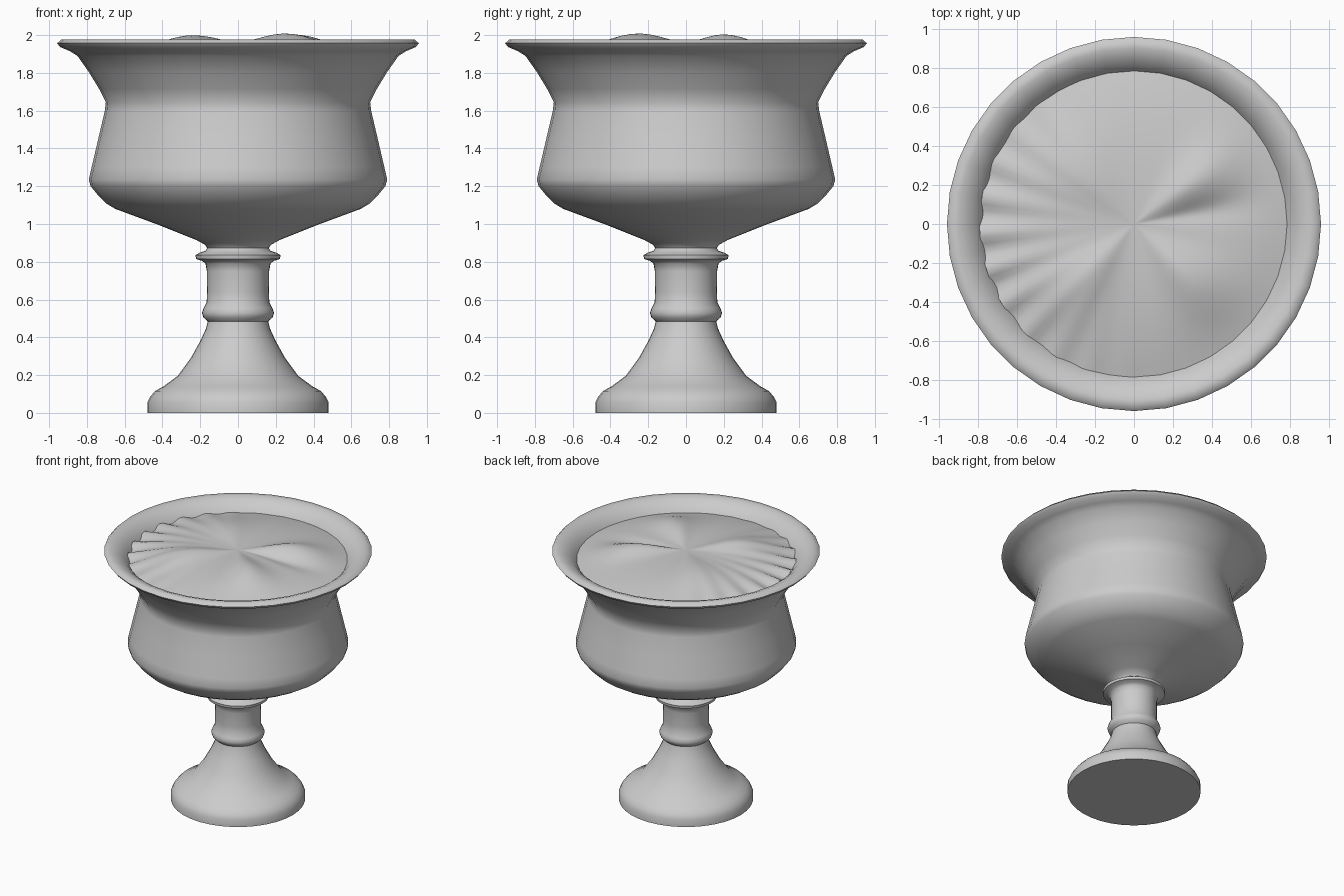
import bpy, bmesh
from math import sin, cos, pi, exp, radians

if "Cube" in bpy.data.objects:
    bpy.data.objects.remove(bpy.data.objects["Cube"])


def finish(name, bm, angle):
    bmesh.ops.recalc_face_normals(bm, faces=bm.faces)
    mesh = bpy.data.meshes.new(name)
    bm.to_mesh(mesh)
    bm.free()
    obj = bpy.data.objects.new(name, mesh)
    bpy.context.collection.objects.link(obj)
    bpy.ops.object.select_all(action='DESELECT')
    bpy.context.view_layer.objects.active = obj
    obj.select_set(True)
    bpy.ops.object.shade_smooth_by_angle(angle=radians(angle))
    return obj


def ring_surface(name, rings, n, height=None, angle=50, cap_start=False, centre=None):
    """Skin a list of (radius, z) rings; height(r, a) can displace them."""
    bm = bmesh.new()
    rows = []
    for r, z in rings:
        row = []
        for i in range(n):
            a = 2 * pi * i / n
            dz = height(r, a) if height else 0
            row.append(bm.verts.new((r * cos(a), r * sin(a), z + dz)))
        rows.append(row)
    for lo, hi in zip(rows, rows[1:]):
        for i in range(n):
            j = (i + 1) % n
            bm.faces.new((lo[i], lo[j], hi[j], hi[i]))
    if cap_start:
        bm.faces.new(rows[0])
    if centre is not None:
        c = bm.verts.new((0, 0, centre))
        for i in range(n):
            bm.faces.new((c, rows[0][i], rows[0][(i + 1) % n]))
    return finish(name, bm, angle)


# Pedestal: foot, flared skirt, ringed stem and collar
pedestal = [
    (0.48, 0), (0.48, 0.055), (0.465, 0.085), (0.44, 0.115), (0.395, 0.14),
    (0.32, 0.195), (0.25, 0.29), (0.20, 0.38), (0.17, 0.445), (0.16, 0.485),
    (0.183, 0.505), (0.191, 0.53), (0.182, 0.555), (0.166, 0.585), (0.164, 0.64),
    (0.165, 0.75), (0.172, 0.79), (0.19, 0.805), (0.222, 0.815), (0.225, 0.835),
    (0.205, 0.847), (0.172, 0.858), (0.163, 0.873)]
# Bowl: belly, waist, flared lip and inner wall
bowl = [
    (0.175, 0.89), (0.22, 0.915), (0.42, 0.995), (0.65, 1.08), (0.70, 1.11),
    (0.735, 1.145), (0.78, 1.20), (0.79, 1.235), (0.775, 1.30), (0.74, 1.45),
    (0.705, 1.60), (0.70, 1.645), (0.735, 1.715), (0.79, 1.805), (0.85, 1.89),
    (0.89, 1.915), (0.942, 1.937), (0.957, 1.957), (0.935, 1.978), (0.90, 1.977),
    (0.86, 1.963), (0.82, 1.935), (0.785, 1.895), (0.755, 1.84), (0.73, 1.79)]
ring_surface("urn", pedestal + bowl, 36, cap_start=True)


# Soil: shallow mound with radial ridges, tightly pleated towards -x
def bump(a, centre, width):
    d = (a - centre + pi) % (2 * pi) - pi
    return exp(-(d / width) ** 2)


RIDGES = [(35, 0.05, 16), (-45, 0.055, 20), (135, 0.03, 22), (228, 0.045, 18), (10, -0.02, 9)]


def soil_height(r, a):
    t = r / 0.79
    mid = (sin(pi * min(t, 1)) ** 2)
    z = -0.075 * t ** 2.5
    for deg, amp, width in RIDGES:
        z += amp * mid * bump(a, radians(deg), radians(width))
    pleat = bump(a, radians(192), radians(48))
    z += pleat * t ** 4 * (0.005 + 0.022 * sin(26 * a))
    return z


soil_rings = [(0.79 * k / 14, 1.965) for k in range(1, 15)]
ring_surface("soil", soil_rings, 144, soil_height, 60, centre=1.965)
